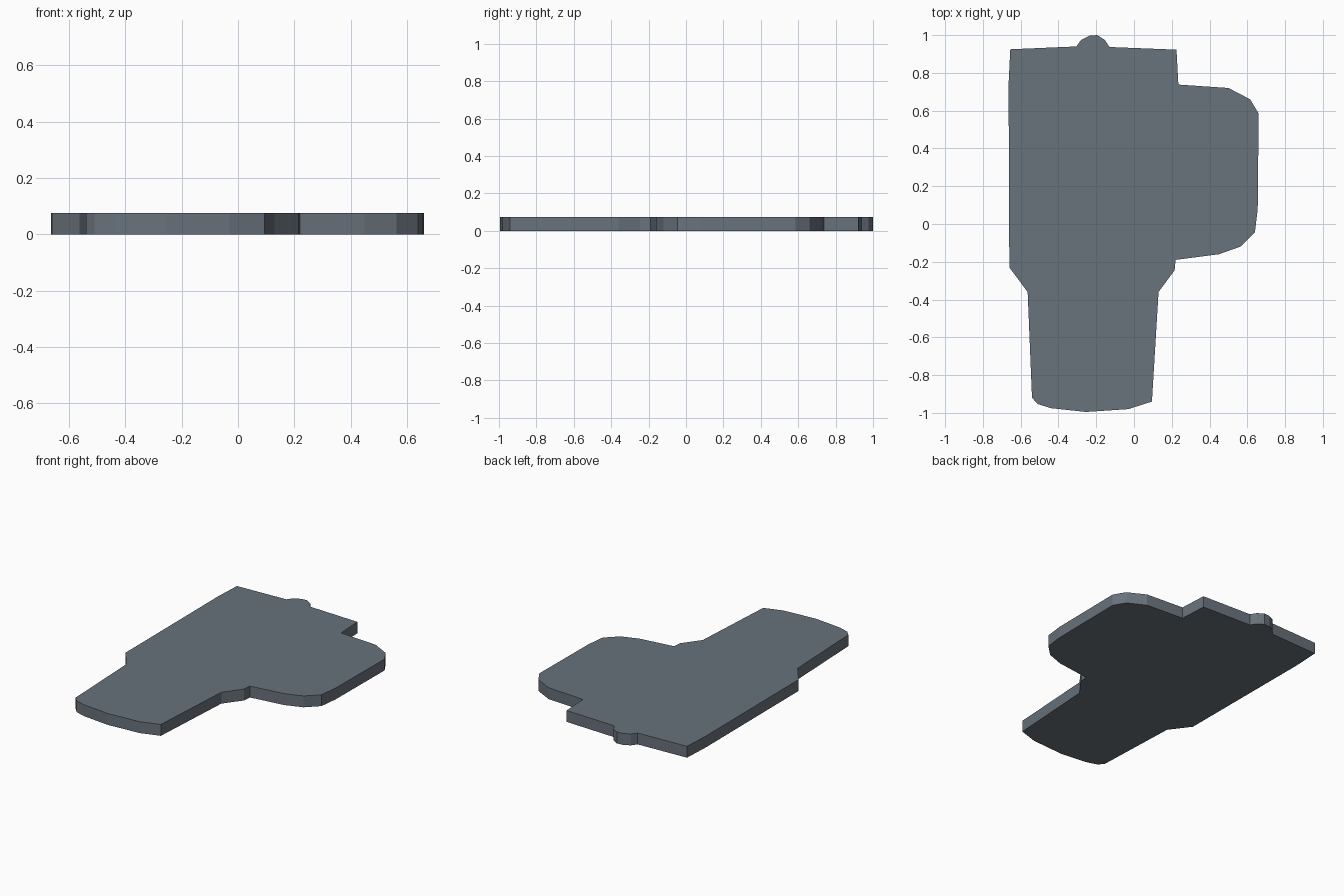
import bpy, bmesh

if "Cube" in bpy.data.objects:
    bpy.data.objects.remove(bpy.data.objects["Cube"])

THICKNESS = 0.075

# Outline pieces, clockwise seen from above
top_edge = [(-0.664, 0.74), (-0.655, 0.925), (-0.305, 0.94)]
top_knob = [(-0.28, 0.975), (-0.235, 0.997), (-0.195, 1.0), (-0.155, 0.975), (-0.13, 0.937)]
right_shoulder = [(0.225, 0.923), (0.235, 0.738)]
side_lobe = [(0.5, 0.72), (0.615, 0.66), (0.66, 0.585), (0.655, 0.08),
             (0.64, -0.045), (0.563, -0.12), (0.45, -0.16), (0.22, -0.19)]
lower_right = [(0.215, -0.245), (0.13, -0.36), (0.095, -0.94)]
bottom_curve = [(-0.03, -0.98), (-0.255, -0.995), (-0.44, -0.975), (-0.51, -0.953), (-0.54, -0.92)]
lower_left = [(-0.563, -0.36), (-0.66, -0.23)]
outline = (top_edge + top_knob + right_shoulder + side_lobe
           + lower_right + bottom_curve + lower_left)

# Flat plate: one face extruded upward
bm = bmesh.new()
base = bm.faces.new([bm.verts.new((x, y, 0)) for x, y in outline])
raised = bmesh.ops.extrude_face_region(bm, geom=[base], use_keep_orig=True)
bmesh.ops.translate(bm, vec=(0, 0, THICKNESS),
                    verts=[g for g in raised["geom"] if isinstance(g, bmesh.types.BMVert)])
bmesh.ops.recalc_face_normals(bm, faces=bm.faces)

mesh = bpy.data.meshes.new("flat_plate")
bm.to_mesh(mesh)
bm.free()
plate = bpy.data.objects.new("flat_plate", mesh)
bpy.context.collection.objects.link(plate)

# Blue-grey finish
mat = bpy.data.materials.new("slate_grey")
mat.diffuse_color = (0.14, 0.17, 0.2, 1)
mat.use_nodes = True
mat.node_tree.nodes["Principled BSDF"].inputs["Base Color"].default_value = mat.diffuse_color
mesh.materials.append(mat)
